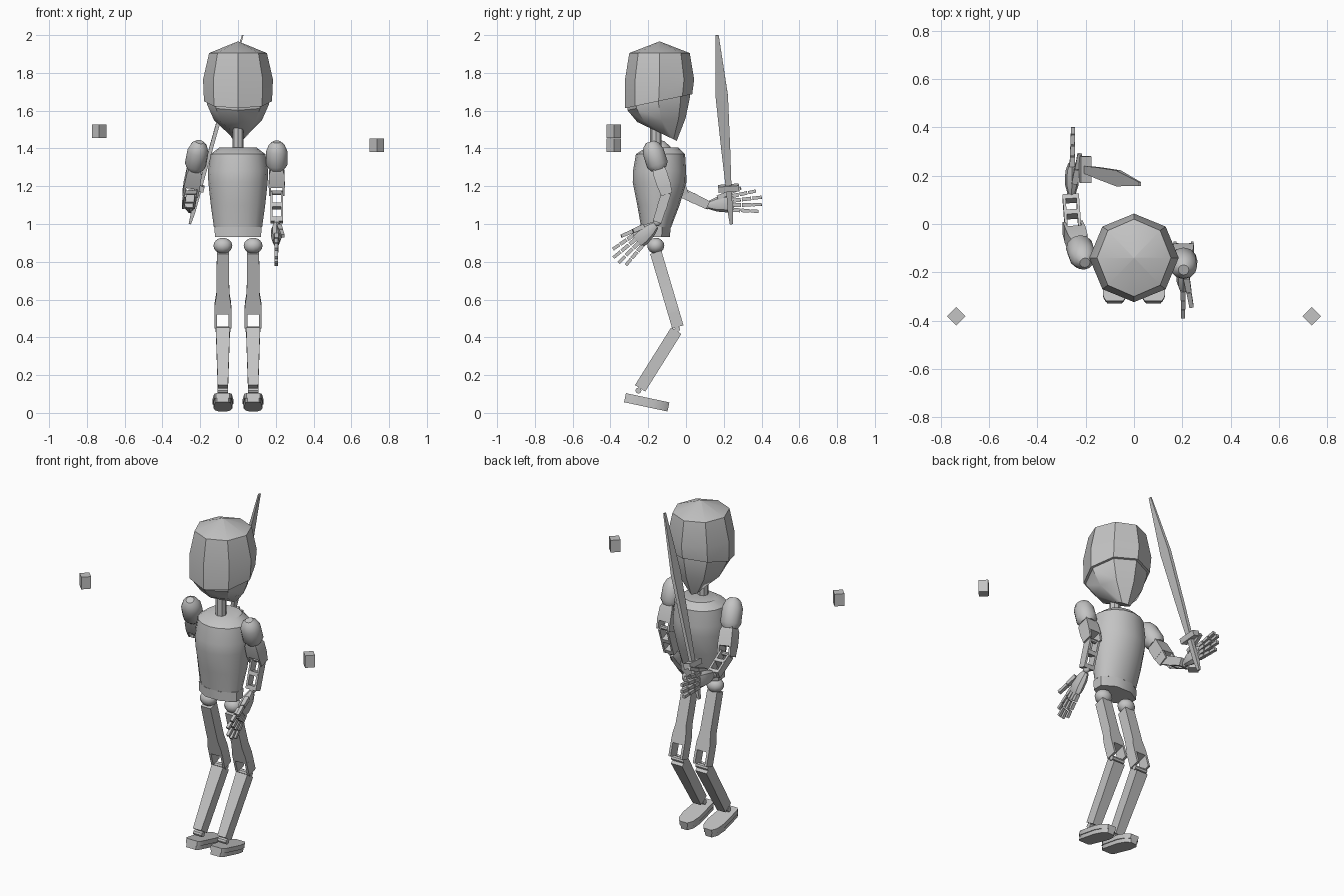
import bpy, bmesh
from math import sin, cos, pi, sqrt
from mathutils import Vector, Matrix

if "Cube" in bpy.data.objects:
    bpy.data.objects.remove(bpy.data.objects["Cube"])

grey = bpy.data.materials.new("light_grey")
grey.use_nodes = True
COLOUR = (0.55, 0.55, 0.55, 1)
grey.diffuse_color = COLOUR
grey.node_tree.nodes["Principled BSDF"].inputs["Base Color"].default_value = COLOUR


def finish(name, bm):
    bmesh.ops.recalc_face_normals(bm, faces=bm.faces)
    mesh = bpy.data.meshes.new(name)
    bm.to_mesh(mesh)
    bm.free()
    mesh.materials.append(grey)
    mesh.polygons.foreach_set("use_smooth", [True] * len(mesh.polygons))
    mesh.set_sharp_from_angle(angle=0.6)
    obj = bpy.data.objects.new(name, mesh)
    bpy.context.collection.objects.link(obj)
    return obj


def loft(name, sections, a, b, n=8, phase=0.0):
    """Skin rings given as (centre, radius_a, radius_b, tilt)."""
    bm = bmesh.new()
    rings = []
    for c, ra, rb, tilt in sections:
        ring = []
        for i in range(n):
            t = 2 * pi * i / n + phase
            p = Vector(c) + a * ra * cos(t) + b * rb * sin(t)
            p.z += tilt * rb * sin(t)
            ring.append(bm.verts.new(p))
        rings.append(ring)
    for r, s in zip(rings, rings[1:]):
        for i in range(n):
            j = (i + 1) % n
            bm.faces.new((r[i], r[j], s[j], s[i]))
    bm.faces.new(rings[0])
    bm.faces.new(rings[-1])
    return finish(name, bm)


def axes(p0, p1):
    d = (Vector(p1) - Vector(p0)).normalized()
    ref = Vector((0, 1, 0)) if abs(d.x) > 0.9 else Vector((1, 0, 0))
    a = (ref - d * ref.dot(d)).normalized()
    return d, a, d.cross(a)


def beam(name, p0, p1, profile, n=4, shift=0.0, lift=0.0):
    """Part along p0-p1; profile rows are (fraction, half_a, half_b)."""
    p0, p1 = Vector(p0), Vector(p1)
    d, a, b = axes(p0, p1)
    k = sqrt(2) if n == 4 else 1
    off = a * shift + b * lift
    rows = [(p0.lerp(p1, t) + off, ra * k, rb * k, 0) for t, ra, rb in profile]
    return loft(name, rows, a, b, n, pi / 4 if n == 4 else 0)


def ball(name, c, size):
    bm = bmesh.new()
    bmesh.ops.create_uvsphere(bm, u_segments=12, v_segments=8, radius=1)
    bmesh.ops.transform(bm, verts=bm.verts,
                        matrix=Matrix.LocRotScale(Vector(c), None, Vector(size)))
    return finish(name, bm)


def pin(name, c, half, r):
    c, x = Vector(c), Vector((half, 0, 0))
    beam(name, c - x, c + x, [(0, r, r), (1, r, r)], 8)


X, Y = Vector((1, 0, 0)), Vector((0, 1, 0))


def upright(name, rows, n, phase=0.0):
    """Stack of rings: (z, y, radius_x, radius_y, tilt)."""
    loft(name, [((0, y, z), rx, ry, t) for z, y, rx, ry, t in rows], X, Y, n, phase)


# Head, cap and neck
upright("cap", [(1.615 + 0.035, -0.145, 0.18, 0.178, 0.21), (1.765, -0.14, 0.185, 0.183, 0),
                (1.905, -0.14, 0.153, 0.16, 0), (1.966, -0.14, 0.002, 0.002, 0)], 8)
upright("face", [(1.68, -0.145, 0.165, 0.165, 0.2), (1.635, -0.145, 0.165, 0.165, 0.2),
                 (1.55, -0.13, 0.127, 0.128, 0.08), (1.468, -0.107, 0.04, 0.058, -0.48)], 8)
upright("neck", [(1.39, -0.16, 0.03, 0.03, 0), (1.52, -0.16, 0.03, 0.03, 0)], 8)

# Torso and pelvis
upright("torso", [(1.405, -0.125, 0.098, 0.085, 0), (1.37, -0.135, 0.145, 0.13, 0),
                  (1.28, -0.14, 0.16, 0.141, 0), (1.22, -0.14, 0.157, 0.142, 0),
                  (1.1, -0.146, 0.144, 0.112, 0), (0.985, -0.158, 0.128, 0.08, 0)], 16)
upright("pelvis", [(0.985, -0.158, 0.135, 0.084, 0), (0.93, -0.16, 0.132, 0.08, 0)], 8, pi / 8)

# Legs
for side, sx in (("left", 0.08), ("right", -0.08)):
    hip, knee, ankle = (sx, -0.16, 0.85), (sx, -0.043, 0.455), (sx, -0.243, 0.13)
    ball(side + "_hip", (sx, -0.16, 0.885), (0.05, 0.045, 0.042))
    beam(side + "_thigh", hip, knee, [(0, 0.032, 0.031), (0.55, 0.034, 0.031),
                                      (0.7, 0.044, 0.031), (0.81, 0.045, 0.031)])
    for s in (1, -1):
        beam(side + "_knee_prong", hip, knee, [(0.8, 0.007, 0.031), (1, 0.007, 0.031)], shift=s * 0.038)
    pin(side + "_knee_pin", (sx, -0.046, 0.443), 0.04, 0.015)
    beam(side + "_shin", (sx, -0.052, 0.435), ankle, [(0, 0.037, 0.032), (1, 0.027, 0.032)])
    pin(side + "_ankle", (sx, -0.252, 0.118), 0.028, 0.016)
    # Shoe: a sole with a slightly smaller upper
    heel, toe = (sx, -0.323, 0.08), (sx, -0.093, 0.031)
    outline = ((0, 0.036), (0.08, 0.047), (0.3, 0.05), (0.65, 0.055), (0.88, 0.046), (1, 0.026))
    beam(side + "_sole", heel, toe, [(t, w, 0.013) for t, w in outline], lift=-0.012)
    beam(side + "_shoe_upper", heel, toe, [(t, w - 0.005, 0.012) for t, w in outline], lift=0.012)


def hand(side, wrist, d, e, out):
    """Open hand: d points along the fingers, e to the thumb edge."""
    wrist, d, e = Vector(wrist), Vector(d).normalized(), Vector(e).normalized()
    out = X * out
    beam(side + "_palm", wrist, wrist + d * 0.13,
         [(0, 0.016, 0.022), (0.3, 0.028, 0.038), (0.75, 0.028, 0.048), (1, 0.016, 0.045)], 8)
    for i, length in enumerate((0.14, 0.168, 0.165, 0.145)):
        root = wrist + d * 0.12 + e * (0.036 - 0.024 * i)
        way = (d + e * (0.12 - 0.09 * i)).normalized()
        for k in range(3):
            r = 0.0105 - 0.001 * k
            beam(side + "_finger", root + way * length * k / 3, root + way * length * (k + 0.88) / 3,
                 [(0, r, r), (1, r, r)])
    base, tip = wrist + d * 0.05 + e * 0.035 + out * 0.4, wrist + d * 0.175 + e * 0.075 + out
    mid = base.lerp(tip, 0.5)
    beam(side + "_thumb", base, mid, [(0, 0.013, 0.013), (0.95, 0.011, 0.011)])
    beam(side + "_thumb", mid, tip, [(0, 0.01, 0.01), (1, 0.009, 0.009)])


def arm(side, shoulder, elbow, wrist):
    beam(side + "_shoulder", shoulder, elbow,
         [(0, 0.022, 0.022), (0.06, 0.042, 0.042), (0.18, 0.056, 0.056),
          (0.45, 0.057, 0.057), (0.54, 0.04, 0.04)], 12)
    beam(side + "_upper_arm", shoulder, elbow, [(0.5, 0.03, 0.03), (0.6, 0.04, 0.037), (0.86, 0.043, 0.037)])
    for s in (1, -1):
        beam(side + "_elbow_prong", shoulder, elbow, [(0.85, 0.006, 0.036), (1.03, 0.006, 0.03)], shift=s * 0.036)
        beam(side + "_forearm_rail", elbow, wrist, [(0, 0.006, 0.026), (1, 0.006, 0.023)], shift=s * 0.028)
    beam(side + "_forearm_brace", elbow, wrist, [(0.38, 0.03, 0.026), (0.52, 0.03, 0.026)])
    beam(side + "_forearm_end", elbow, wrist, [(0.86, 0.033, 0.023), (1, 0.03, 0.022)])
    pin(side + "_elbow_pin", elbow, 0.038, 0.012)
    ball(side + "_wrist", wrist, (0.018, 0.022, 0.022))


# Arms: one lowered, one reaching out with the sword
arm("left", (0.205, -0.19, 1.435), (0.205, -0.104, 1.165), (0.205, -0.153, 1.01))
hand("left", (0.203, -0.162, 0.995), (0, -0.75, -0.66), (0, -0.66, 0.75), 0.035)
arm("right", (-0.203, -0.16, 1.435), (-0.252, -0.02, 1.165), (-0.262, 0.115, 1.1))
hand("right", (-0.258, 0.122, 1.1), (0.02, 1, 0.09), (0, -0.09, 1), 0.03)

# Sword
pommel, tip = Vector((-0.255, 0.24, 1.0)), Vector((0.025, 0.165, 2.0))
beam("sword_grip", pommel, tip, [(0, 0.006, 0.008), (0.06, 0.011, 0.014), (0.19, 0.011, 0.014)])
beam("sword_guard", pommel, tip, [(0.175, 0.022, 0.055), (0.205, 0.022, 0.055)])
beam("sword_blade", pommel, tip, [(0.19, 0.01, 0.015), (0.4, 0.01, 0.024),
                                  (0.68, 0.01, 0.033), (1, 0.004, 0.008)])

# Two floating blocks, each turned on its corner
for name, x, z in (("right_block", -0.735, 1.49), ("left_block", 0.735, 1.417)):
    c, up = Vector((x, -0.382, z)), Vector((0, 0, 0.036))
    loft(name, [(c - up, 0.038, 0.038, 0), (c + up, 0.038, 0.038, 0)], X, Y, 4)
